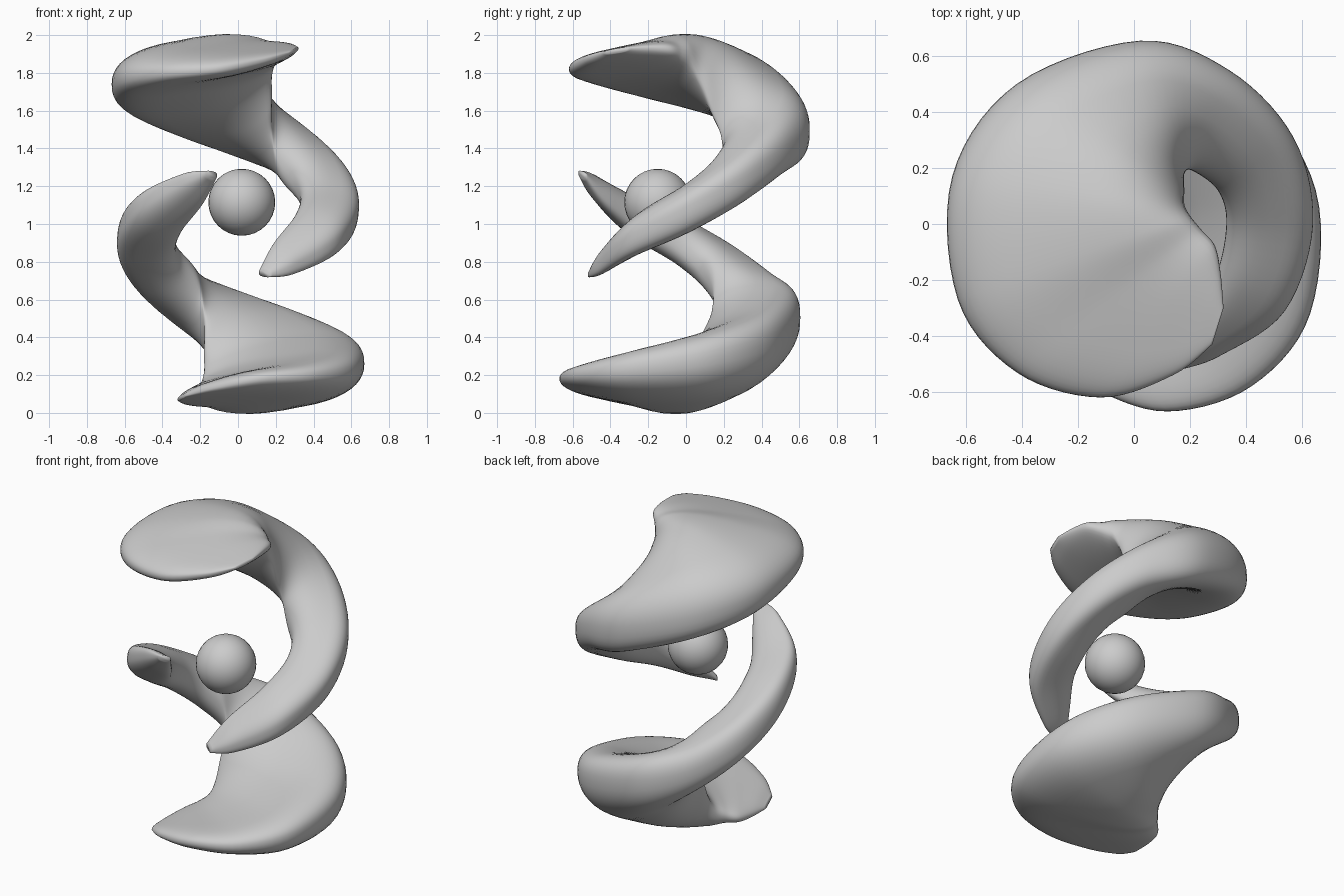
import bpy, bmesh, math
from mathutils import Vector

if "Cube" in bpy.data.objects:
    bpy.data.objects.remove(bpy.data.objects["Cube"])

# Swirl sections: inner edge xyz, outer edge xyz, bulge up, bulge down
KEYS = [
    (0.11, -0.48, 0.74, 0.17, -0.52, 0.73, 0.025, 0.015),
    (0.18, -0.37, 0.86, 0.31, -0.47, 0.79, 0.065, 0.075),
    (0.29, -0.19, 0.99, 0.54, -0.31, 0.93, 0.100, 0.120),
    (0.33, 0.00, 1.11, 0.64, 0.00, 1.09, 0.110, 0.150),
    (0.30, 0.12, 1.22, 0.57, 0.31, 1.25, 0.140, 0.155),
    (0.21, 0.19, 1.34, 0.34, 0.55, 1.40, 0.190, 0.150),
    (0.18, 0.18, 1.52, 0.02, 0.655, 1.50, 0.230, 0.180),
    (0.18, 0.12, 1.67, -0.42, 0.50, 1.62, 0.265, 0.175),
    (0.18, 0.07, 1.79, -0.65, 0.17, 1.71, 0.230, 0.165),
    (0.20, 0.03, 1.87, -0.63, -0.27, 1.77, 0.165, 0.130),
    (0.24, -0.02, 1.90, -0.42, -0.53, 1.80, 0.105, 0.090),
    (0.29, -0.08, 1.92, -0.12, -0.62, 1.82, 0.070, 0.060),
    (0.31, -0.18, 1.93, 0.14, -0.54, 1.87, 0.035, 0.040),
    (0.32, -0.30, 1.93, 0.28, -0.43, 1.91, 0.010, 0.015),
]
STEPS, SIDES = 7, 40


def catmull(a, b, c, d, t):
    return [0.5 * (2 * q + (r - p) * t + (2 * p - 5 * q + 4 * r - s) * t * t
                   + (3 * q - p - 3 * r + s) * t ** 3)
            for p, q, r, s in zip(a, b, c, d)]


def sections():
    n = len(KEYS)
    for i in range(n - 1):
        ks = [KEYS[min(max(j, 0), n - 1)] for j in (i - 1, i, i + 1, i + 2)]
        for k in range(STEPS):
            yield catmull(*ks, k / STEPS)
    yield KEYS[-1]


def ring_points(sec):
    inner, outer = Vector(sec[:3]), Vector(sec[3:6])
    up, down = sec[6:]
    pts = []
    for k in range(SIDES):
        a = 2 * math.pi * k / SIDES
        c, s = math.cos(a), math.sin(a)
        # blunt outer rim, softer inner edge
        power = 0.5 if c > 0 else 0.8
        u = 0.5 + 0.5 * math.copysign(abs(c) ** power, c)
        h = math.copysign(abs(s) ** 0.85, s) * (up if s > 0 else down)
        if s > 0:  # dome falls off towards the rim
            h *= 1.06 - 0.28 * u * u
        p = inner.lerp(outer, u)
        p.z += h
        pts.append(p)
    return pts


def swirl(name, flipped):
    bm = bmesh.new()
    rings = []
    for sec in sections():
        pts = ring_points(sec)
        if flipped:  # half turn about the front-back axis, set slightly forward
            pts = [Vector((-p.x, p.y - 0.05, 2 - p.z)) for p in pts]
        rings.append([bm.verts.new(p) for p in pts])
    for r0, r1 in zip(rings, rings[1:]):
        for k in range(SIDES):
            j = (k + 1) % SIDES
            bm.faces.new((r0[k], r0[j], r1[j], r1[k]))
    bm.faces.new(rings[0])
    bm.faces.new(rings[-1])
    bmesh.ops.recalc_face_normals(bm, faces=bm.faces)
    for f in bm.faces:
        f.smooth = True
    me = bpy.data.meshes.new(name)
    bm.to_mesh(me)
    bm.free()
    ob = bpy.data.objects.new(name, me)
    bpy.context.collection.objects.link(ob)


# Two matching swirls
swirl("upper_swirl", False)
swirl("lower_swirl", True)

# Ball floating between them
bpy.ops.mesh.primitive_uv_sphere_add(segments=32, ring_count=16, radius=0.177,
                                     location=(0.02, -0.15, 1.115))
bpy.context.object.name = "center_ball"
bpy.ops.object.shade_smooth()
